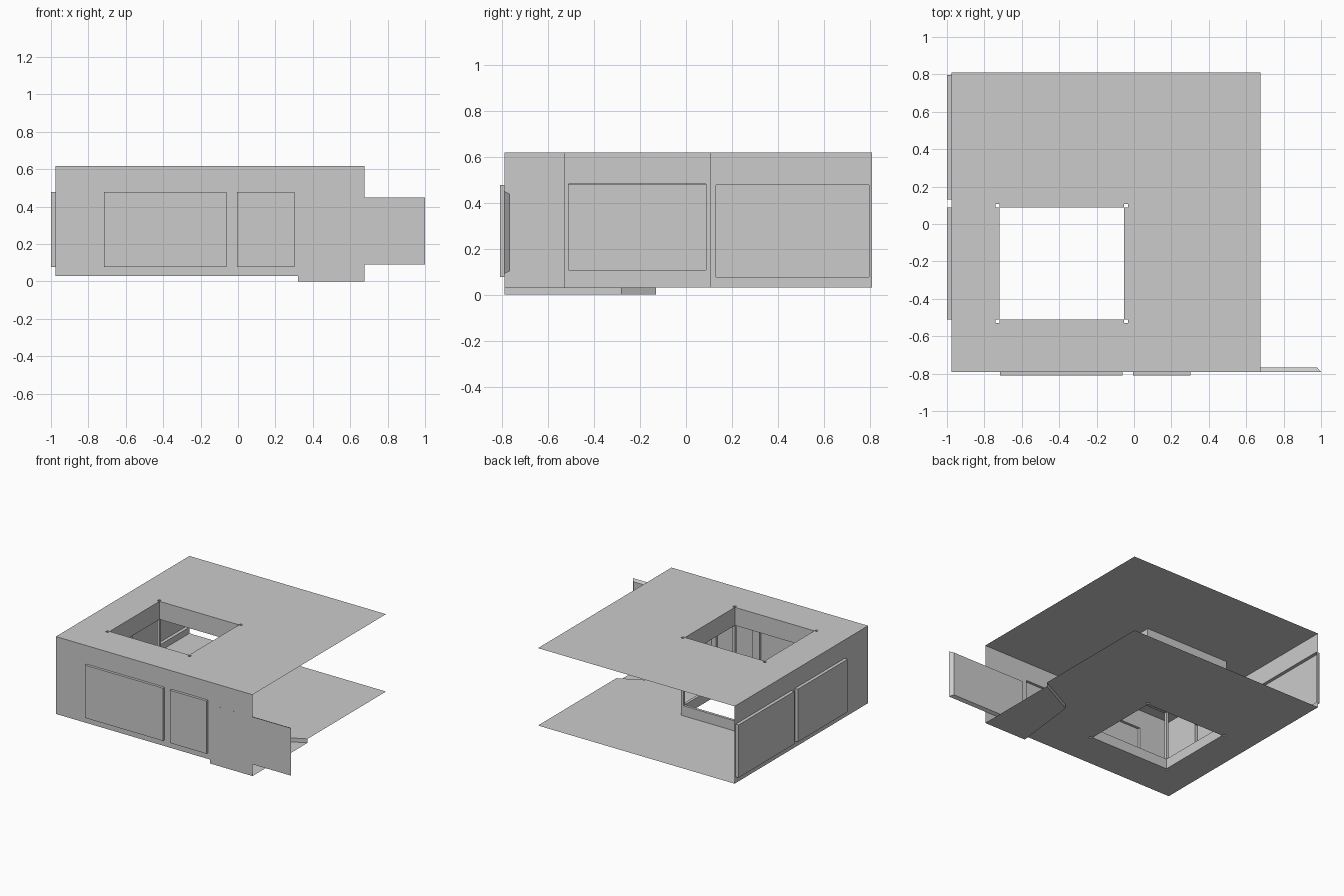
import bpy, bmesh

if "Cube" in bpy.data.objects:
    bpy.data.objects.remove(bpy.data.objects["Cube"])

FLOOR, ROOF = 0.03, 0.617
X0, X1, Y0, Y1 = -0.975, 0.675, -0.79, 0.81
CX0, CX1, CY0, CY1 = -0.74, -0.033, -0.53, 0.108   # courtyard opening


def finish(name, bm):
    bmesh.ops.recalc_face_normals(bm, faces=bm.faces)
    mesh = bpy.data.meshes.new(name)
    bm.to_mesh(mesh)
    bm.free()
    obj = bpy.data.objects.new(name, mesh)
    bpy.context.collection.objects.link(obj)
    return obj


def rect(u0, v0, u1, v1):
    return [(u0, v0), (u1, v0), (u1, v1), (u0, v1)]


def sheet(name, place, outline, holes=()):
    """Flat sheet with rectangular openings; place maps (u, v, w) to space."""
    bm = bmesh.new()
    for loop in [outline, *holes]:
        vs = [bm.verts.new(place(u, v, 0)) for u, v in loop]
        for a, b in zip(vs, vs[1:] + vs[:1]):
            bm.edges.new((a, b))
    bmesh.ops.triangle_fill(bm, edges=bm.edges[:], use_beauty=True)
    return finish(name, bm)


def pan(name, place, loop, depth, cap=True):
    """Open-backed box pushed out of a wall; without cap it is a frame."""
    bm = bmesh.new()
    a = [bm.verts.new(place(u, v, 0)) for u, v in loop]
    b = [bm.verts.new(place(u, v, depth)) for u, v in loop]
    for i in range(4):
        j = (i + 1) % 4
        bm.faces.new((a[i], a[j], b[j], b[i]))
    if cap:
        bm.faces.new(b)
    finish(name, bm)


def level(z):
    return lambda u, v, w: (u, v, z + w)


def facing_y(y, sign):
    return lambda u, v, w: (u, y + sign * w, v)


def facing_x(x, sign):
    return lambda u, v, w: (x + sign * w, u, v)


# Roof and floor, both pierced by the courtyard; floor is cut for the entry
court = rect(CX0, CY0, CX1, CY1)
sheet("roof", level(ROOF), rect(X0, Y0, X1, Y1), [court])
entry = [(0.32, Y0), (0.38, -0.28), (X1, -0.13)]
sheet("floor", level(FLOOR), [(X0, Y0), *entry, (X1, Y1), (X0, Y1)], [court])

# Sunken entry with its side walls
sheet("entry_floor", level(0), [*entry, (X1, Y0)])
bm = bmesh.new()
low = [bm.verts.new((x, y, 0)) for x, y in entry]
high = [bm.verts.new((x, y, FLOOR)) for x, y in entry]
for i in range(2):
    bm.faces.new((low[i], low[i + 1], high[i + 1], high[i]))
finish("entry_riser", bm)

# Outer walls with windows pushed outwards
front_windows = [rect(-0.717, 0.077, -0.062, 0.477), rect(-0.005, 0.077, 0.302, 0.477)]
left_windows = [rect(-0.51, 0.077, 0.087, 0.477), rect(0.13, 0.077, 0.797, 0.477)]
front_outline = [(X0, FLOOR), (0.32, FLOOR), (0.32, 0), (X1, 0), (X1, ROOF), (X0, ROOF)]
for name, place, outline, windows, depth in (
        ("front", facing_y(Y0, -1), front_outline, front_windows, 0.02),
        ("left", facing_x(X0, -1), rect(Y0, FLOOR, Y1, ROOF), left_windows, 0.025)):
    sheet(name + "_wall", place, outline, windows)
    for loop in windows:
        pan(name + "_window", place, loop, depth)

# Courtyard walls: open windows framed inwards, with lintel and sill bands
T = 0.02
for name, place, u0, u1 in (
        ("court_front", facing_y(CY0, 1), CX0, CX1),
        ("court_back", facing_y(CY1, -1), CX0, CX1),
        ("court_left", facing_x(CX0, 1), CY0, CY1),
        ("court_right", facing_x(CX1, -1), CY0, CY1)):
    a, b = u0 + T, u1 - T
    opening = rect(a, 0.107, b, 0.48)
    sheet(name + "_wall", place, rect(u0, FLOOR, u1, ROOF), [opening])
    pan(name + "_frame", place, opening, T, cap=False)
    pan(name + "_lintel", place, rect(a, 0.48, b, ROOF), T)
    pan(name + "_sill", place, rect(a, FLOOR, b, 0.107), T)

# Side panel projecting past the front wall, with a bevelled back
bm = bmesh.new()
f = [bm.verts.new((u, Y0 - 0.001, v)) for u, v in rect(0.34, 0.09, 1.0, 0.45)]
k = [bm.verts.new((u, -0.766, v)) for u, v in rect(0.362, 0.102, 0.978, 0.438)]
bm.faces.new(f)
bm.faces.new(k)
for i in range(4):
    j = (i + 1) % 4
    bm.faces.new((f[i], f[j], k[j], k[i]))
finish("side_panel", bm)
